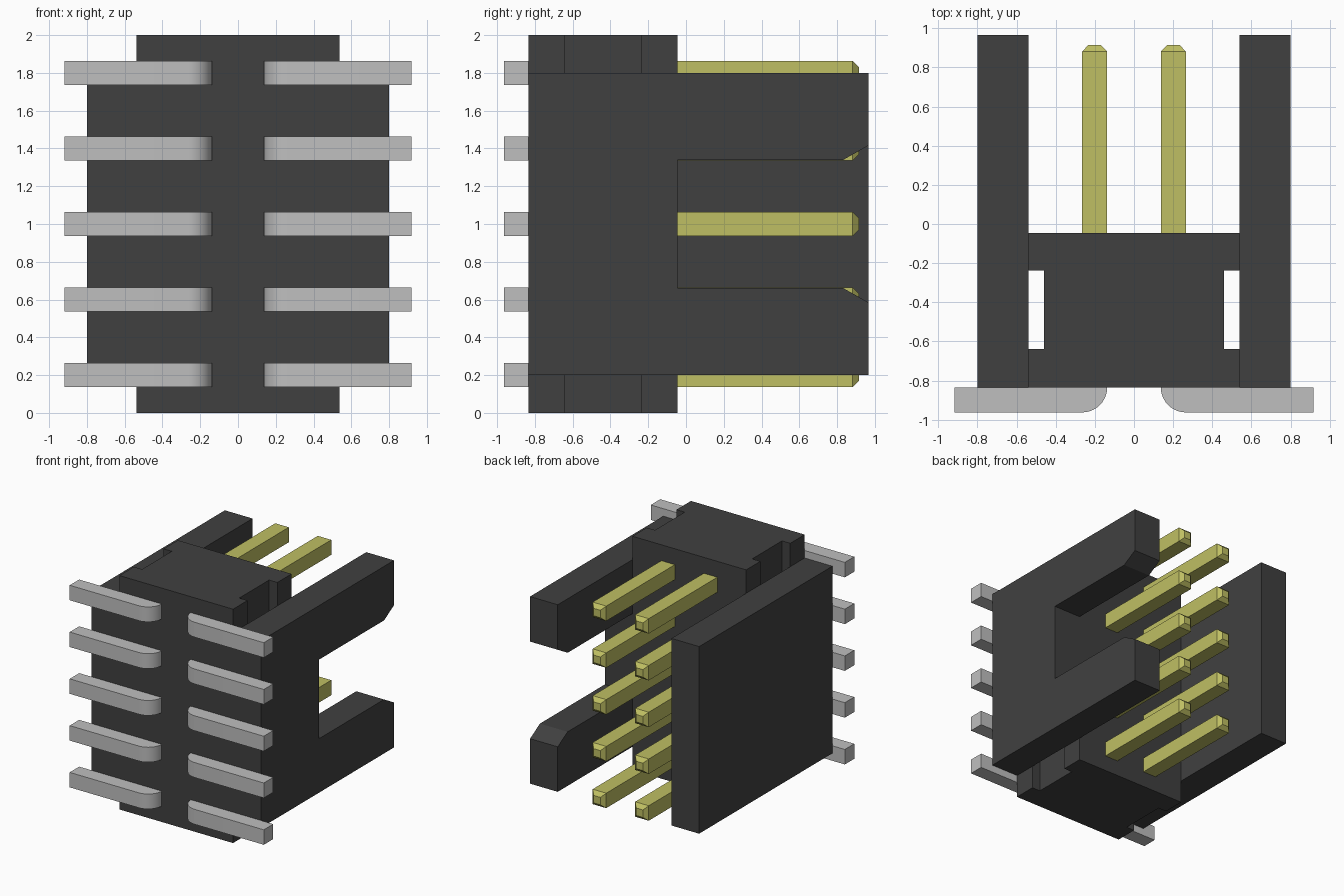
import bpy, bmesh, math
from mathutils import Vector

cube = bpy.data.objects.get("Cube")
if cube:
    bpy.data.objects.remove(cube, do_unlink=True)


def material(name, rgb):
    m = bpy.data.materials.new(name)
    m.use_nodes = True
    m.diffuse_color = (*rgb, 1)
    bsdf = next(n for n in m.node_tree.nodes if n.type == 'BSDF_PRINCIPLED')
    bsdf.inputs["Base Color"].default_value = (*rgb, 1)
    return m


BLACK = material("black plastic", (0.051, 0.051, 0.051))
SILVER = material("silver metal", (0.52, 0.52, 0.52))
GOLD = material("gold metal", (0.52, 0.52, 0.125))


def finish(name, bm, mat, smooth=False):
    bmesh.ops.recalc_face_normals(bm, faces=bm.faces)
    me = bpy.data.meshes.new(name)
    bm.to_mesh(me)
    bm.free()
    me.materials.append(mat)
    ob = bpy.data.objects.new(name, me)
    bpy.context.collection.objects.link(ob)
    if smooth:
        bpy.ops.object.select_all(action='DESELECT')
        ob.select_set(True)
        bpy.context.view_layer.objects.active = ob
        bpy.ops.object.shade_smooth_by_angle(angle=math.radians(30))
    return ob


def extrude(name, profile, axis, lo, hi, mat, smooth=False):
    """Extrude a profile: (x, y) points along z, or (y, z) points along x."""
    bm = bmesh.new()
    place = (lambda p: (p[0], p[1], lo)) if axis == 'z' else (lambda p: (lo, p[0], p[1]))
    face = bm.faces.new([bm.verts.new(place(p)) for p in profile])
    ext = bmesh.ops.extrude_face_region(bm, geom=[face])
    step = Vector((0, 0, hi - lo)) if axis == 'z' else Vector((hi - lo, 0, 0))
    bmesh.ops.translate(bm, vec=step,
                        verts=[g for g in ext['geom'] if isinstance(g, bmesh.types.BMVert)])
    return finish(name, bm, mat, smooth)


FRONT, FLOOR, RIM = -0.835, -0.045, 0.965   # body front, socket floor, wall rim
IN, OUT = 0.538, 0.80                       # wall inner and outer x
HALF = 0.064                                # half thickness of a pin

# Central block with a slot down each side
half = [(IN, FRONT), (IN, -0.64), (0.46, -0.64), (0.46, -0.237), (IN, -0.237), (IN, FLOOR)]
extrude("body_block", half + [(-x, y) for x, y in reversed(half)], 'z', 0, 2, BLACK)

# Side walls: solid on the right, notched with a flared mouth on the left
extrude("right_wall", [(FRONT, 0.2), (RIM, 0.2), (RIM, 1.8), (FRONT, 1.8)],
        'x', -OUT, -IN, BLACK)
lower = [(FRONT, 0.2), (RIM, 0.2), (RIM, 0.585), (0.83, 0.662), (FLOOR, 0.662)]
extrude("left_wall", lower + [(y, 2 - z) for y, z in reversed(lower)], 'x', IN, OUT, BLACK)


def pin(name, x, z):
    """Square pin with a tapered tip pointing back."""
    bm = bmesh.new()
    rings = []
    for y, r in ((FLOOR - 0.02, HALF), (0.882, HALF), (0.915, HALF - 0.032)):
        rings.append([bm.verts.new((x + a * r, y, z + b * r))
                      for a, b in ((-1, -1), (1, -1), (1, 1), (-1, 1))])
    for r0, r1 in zip(rings, rings[1:]):
        for i in range(4):
            j = (i + 1) % 4
            bm.faces.new((r0[i], r0[j], r1[j], r1[i]))
    bm.faces.new(rings[0])
    bm.faces.new(rings[-1])
    finish(name, bm, GOLD)


# Solder lead outline with a rounded inner corner
R = 0.128
arc = [(0.137 + R - R * math.cos(t), FRONT - R * math.sin(t))
       for t in (i * math.pi / 20 for i in range(11))]
lead = arc + [(0.918, FRONT - R), (0.918, FRONT)]

# Five rows of pins and leads on both sides
for row in range(5):
    z = 0.2 + 0.4 * row
    for side, s in (("left", 1), ("right", -1)):
        pin(f"{side}_pin_{row + 1}", s * 0.201, z)
        extrude(f"{side}_lead_{row + 1}", [(s * x, y) for x, y in lead],
                'z', z - HALF, z + HALF, SILVER, smooth=True)
